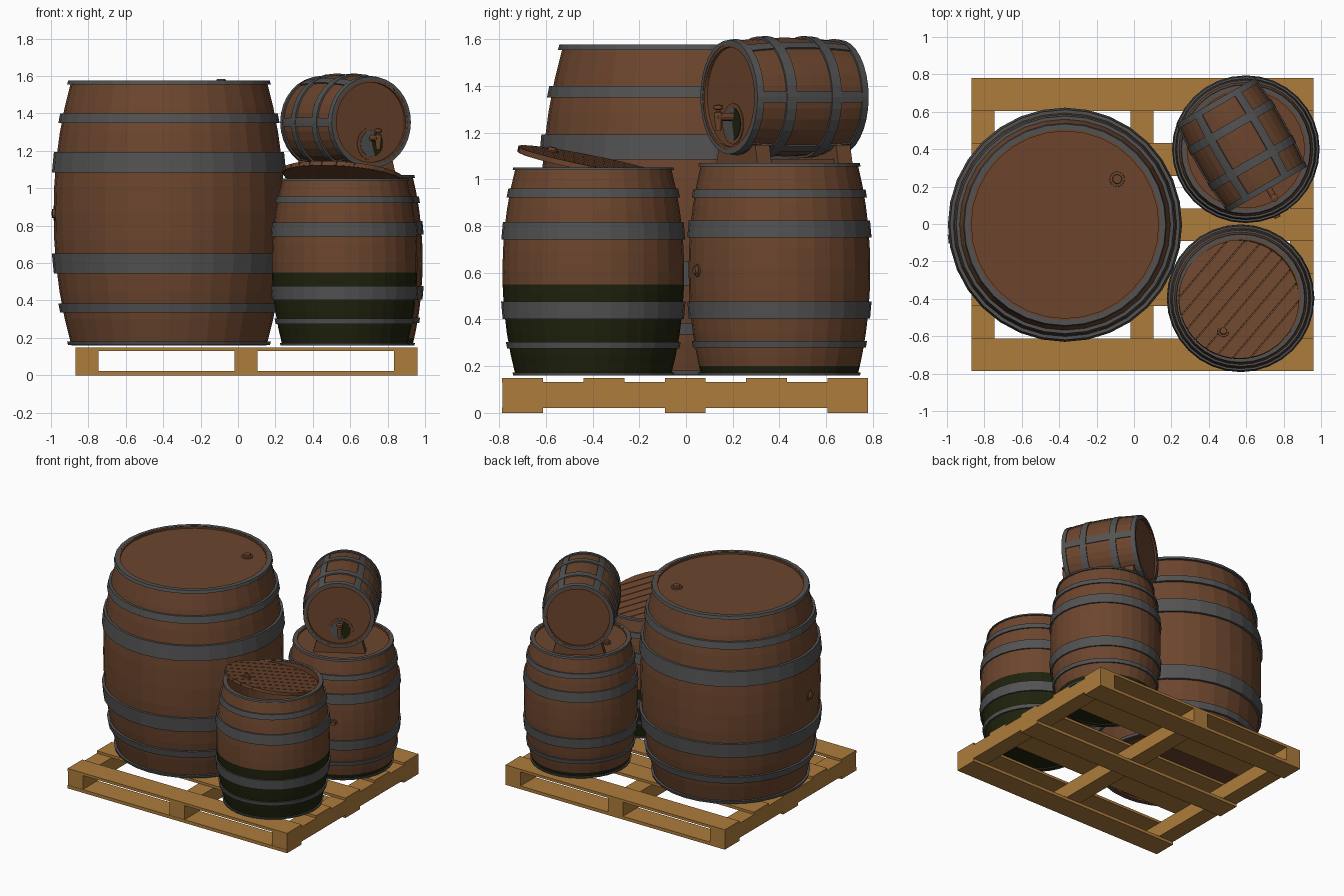
import bpy, bmesh, math
from mathutils import Matrix, Vector

if "Cube" in bpy.data.objects:
    bpy.data.objects.remove(bpy.data.objects["Cube"])


def material(name, rgb):
    m = bpy.data.materials.new(name)
    m.diffuse_color = (*rgb, 1)
    m.use_nodes = True
    m.node_tree.nodes["Principled BSDF"].inputs["Base Color"].default_value = m.diffuse_color
    return m


WOOD = material("barrel brown", (0.150, 0.060, 0.027))
IRON = material("iron grey", (0.085, 0.085, 0.085))
MOSS = material("dark moss", (0.014, 0.016, 0.004))
PALLET = material("pallet tan", (0.42, 0.20, 0.045))


def finish(name, bm, mats, matrix=Matrix(), rule=None):
    bmesh.ops.remove_doubles(bm, verts=bm.verts, dist=1e-5)
    bmesh.ops.recalc_face_normals(bm, faces=bm.faces)
    if rule:
        for f in bm.faces:
            f.material_index = rule(f.calc_center_median())
    me = bpy.data.meshes.new(name)
    bm.to_mesh(me)
    bm.free()
    for m in mats:
        me.materials.append(m)
    ob = bpy.data.objects.new(name, me)
    ob.matrix_world = matrix
    bpy.context.collection.objects.link(ob)
    return ob


def lathe(name, profile, mats, matrix=Matrix(), closed=False, n=32, arc=None, rule=None):
    """Spin (radius, z) points around local z; arc=(start, end) gives a partial sweep."""
    bm = bmesh.new()
    a0, a1 = arc or (0, math.tau)
    rings = [[bm.verts.new((r * math.cos(a), r * math.sin(a), z)) for r, z in profile]
             for a in (a0 + (a1 - a0) * i / n for i in range(n + 1))]
    m = len(profile)
    for p, q in zip(rings, rings[1:]):
        for j in range(m if closed else m - 1):
            k = (j + 1) % m
            bm.faces.new((p[j], p[k], q[k], q[j]))
    if arc:
        bm.faces.new(rings[0])
        bm.faces.new(rings[-1])
    return finish(name, bm, mats, matrix, rule)


def disc(name, r, z0, z1, mats, matrix, n=16, rule=None):
    return lathe(name, [(0, z0), (r, z0), (r, z1), (0, z1)], mats, matrix, n=n, rule=rule)


def prism(name, pts, z0, z1, mat, matrix=Matrix()):
    bm = bmesh.new()
    lo = [bm.verts.new((x, y, z0)) for x, y in pts]
    hi = [bm.verts.new((x, y, z1)) for x, y in pts]
    bm.faces.new(lo)
    bm.faces.new(hi)
    for i in range(len(pts)):
        k = (i + 1) % len(pts)
        bm.faces.new((lo[i], lo[k], hi[k], hi[i]))
    return finish(name, bm, [mat], matrix)


def box(name, x0, x1, y0, y1, z0, z1, mat):
    return prism(name, [(x0, y0), (x1, y0), (x1, y1), (x0, y1)], z0, z1, mat)


def bung(name, base, direction, r=0.026):
    """Stepped wooden plug pointing along a direction."""
    rot = Vector(direction).to_track_quat('Z', 'Y').to_matrix().to_4x4()
    lathe(name, [(0, -.01), (r * 1.6, -.01), (r * 1.5, .005), (r, .005), (r * .9, .017), (0, .017)],
          [WOOD], Matrix.Translation(base) @ rot, n=16)


def barrel(name, matrix, z0, z1, r_end, r_mid, hoops, out, moss=None, recess=0.012):
    """Bulged shell with recessed heads, plus hoops given as (low, high)."""
    mid, half = (z0 + z1) / 2, (z1 - z0) / 2

    def rad(z):
        return r_mid - (r_mid - r_end) * abs((z - mid) / half) ** 2.1

    zs = [z0 + (z1 - z0) * i / 10 for i in range(11)]
    if moss:
        zs = sorted(zs + [moss])
    ri = r_end - 0.022
    profile = [(0, z0 + .012), (ri, z0 + .012), (ri, z0)] + [(rad(z), z) for z in zs]
    profile += [(ri, z1), (ri, z1 - recess), (0, z1 - recess)]
    lathe(name + "_shell", profile, [WOOD, MOSS], matrix,
          rule=(lambda c: int(c.z < moss and c.xy.length > ri * .6)) if moss else None)
    for i, (a, b) in enumerate(hoops):
        lathe(f"{name}_hoop_{i}", [(rad(a) - .01, a), (rad(a) + out, a), (rad(b) + out, b), (rad(b) - .01, b)],
              [IRON], matrix, closed=True)
    return rad


# Pallet: three stringers, three bottom boards, five top boards
for i, x in enumerate((-.87, -.02, .835)):
    box(f"pallet_stringer_{i}", x, x + .125, -.785, .78, .022, .132, PALLET)
for i in range(5):
    y = -.787 + i * .348
    box(f"pallet_top_board_{i}", -.87, .96, y, y + .175, .13, .15, PALLET)
    if i % 2 == 0:
        box(f"pallet_bottom_board_{i}", -.87, .96, y, y + .175, 0, .024, PALLET)

# Large barrel
big = (-.369, -.004)
barrel("large_barrel", Matrix.Translation((*big, 0)), .16, 1.575, .522, .617,
       [(.162, .182), (.335, .385), (.545, .65), (1.085, 1.193), (1.35, 1.40), (1.555, 1.577)], .017)
bung("large_barrel_head_bung", (-.09, .24, 1.566), (0, 0, 1))
a = math.radians(187)
bung("large_barrel_side_bung", (big[0] + .612 * math.cos(a), big[1] + .612 * math.sin(a), .865),
     (math.cos(a), math.sin(a), 0))

# Open barrel at the front, mossy up to the middle
open_at = (.57, -.397)
barrel("front_barrel", Matrix.Translation((*open_at, 0)), .16, 1.05, .333, .389,
       [(.16, .172), (.275, .303), (.403, .477), (.742, .817), (.922, .96), (1.04, 1.052)], .010,
       moss=.55, recess=.8)

# Tilted plank lid of the front barrel
high = Vector((-.35, -.94, 0)).normalized()
tilt = Matrix.Rotation(math.radians(12), 4, Vector((0, 0, 1)).cross(-high))
lid = Matrix.Translation((.56, -.405, 1.068)) @ tilt
R, W = .322, 9
disc("lid_backing", R - .004, -.012, .004, [WOOD], lid, n=32)
for i in range(W):
    lo, hi = -R + 2 * R * i / W + .003, -R + 2 * R * (i + 1) / W - .003
    ys = [lo + (hi - lo) * k / 4 for k in range(5)]
    side = [(math.sqrt(max(R * R - y * y, 0)), y) for y in ys]
    prism(f"lid_plank_{i}", side + [(-x, y) for x, y in reversed(side)], -.01, .012, WOOD,
          lid @ Matrix.Rotation(math.radians(50), 4, 'Z'))
bung("lid_bung", lid @ Vector((-.085, -.175, .013)), tilt @ Vector((0, 0, 1)), .02)

# Closed barrel at the back, mossy at the foot
back = (.598, .40)
barrel("back_barrel", Matrix.Translation((*back, 0)), .16, 1.068, .335, .389,
       [(.16, .172), (.28, .308), (.405, .478), (.752, .825), (.922, .957), (1.056, 1.07)], .010, moss=.2)
a = math.radians(-65)
bung("back_barrel_side_bung", (back[0] + .387 * math.cos(a), back[1] + .387 * math.sin(a), .61),
     (math.cos(a), math.sin(a), 0), .018)
bung("back_barrel_head_bung", (.41, .36, 1.06), (0, 0, 1), .02)

# Keg lying on its side: local z is its axis, local y is up
keg_z = 1.353
keg = Matrix(((.866, 0, .5, .575), (.5, 0, -.866, .422), (0, 1, 0, keg_z), (0, 0, 0, 1)))
krad = barrel("keg", keg, -.273, .273, .236, .254,
              [(-.275, -.243), (-.135, -.087), (.087, .135), (.243, .275)], .009, recess=.015)
ts = [-.26 + .52 * i / 8 for i in range(9)]
strap = [(krad(t) + .006, t) for t in ts] + [(krad(t) - .008, t) for t in reversed(ts)]
for i in range(6):
    c = math.tau * i / 6
    lathe(f"keg_strap_{i}", strap, [IRON], keg, closed=True, n=2, arc=(c - .095, c + .095))

# Tap with its half mossy plate
plate = keg @ Matrix.Translation((.01, -.115, .258))
disc("tap_plate_rim", .088, -.004, .004, [WOOD], plate, n=24)
disc("tap_plate", .07, 0, .007, [IRON, MOSS], plate, n=24, rule=lambda c: int(c.x > .012))
tap = keg @ Matrix.Translation((.01, -.085, .258))
up = Matrix.Rotation(-math.pi / 2, 4, 'X')
disc("tap_pipe", .017, 0, .085, [WOOD], tap, n=12)
spout = tap @ Matrix.Translation((0, 0, .075)) @ up
lathe("tap_spout", [(0, -.06), (.012, -.06), (.018, 0), (.018, .018), (.009, .022), (.009, .03),
                    (.02, .034), (.02, .048), (0, .054)], [WOOD], spout, n=12)

# Two cradle boards hollowed to the keg
base = 1.052 - keg_z
for i, t in enumerate((-.2, .2)):
    r = krad(t) + .004
    xs = [.14 - .28 * k / 8 for k in range(9)]
    pts = [(-.18, base), (.18, base), (.155, -.205)]
    pts += [(x, -math.sqrt(r * r - x * x)) for x in xs] + [(-.155, -.205)]
    prism(f"keg_cradle_{i}", pts, t - .035, t + .035, WOOD, keg)
for s in (-1, 1):
    prism("cradle_rail", [(s * .12 - .02, base), (s * .12 + .02, base), (s * .12 + .02, base + .035),
                          (s * .12 - .02, base + .035)], -.2, .2, WOOD, keg)
